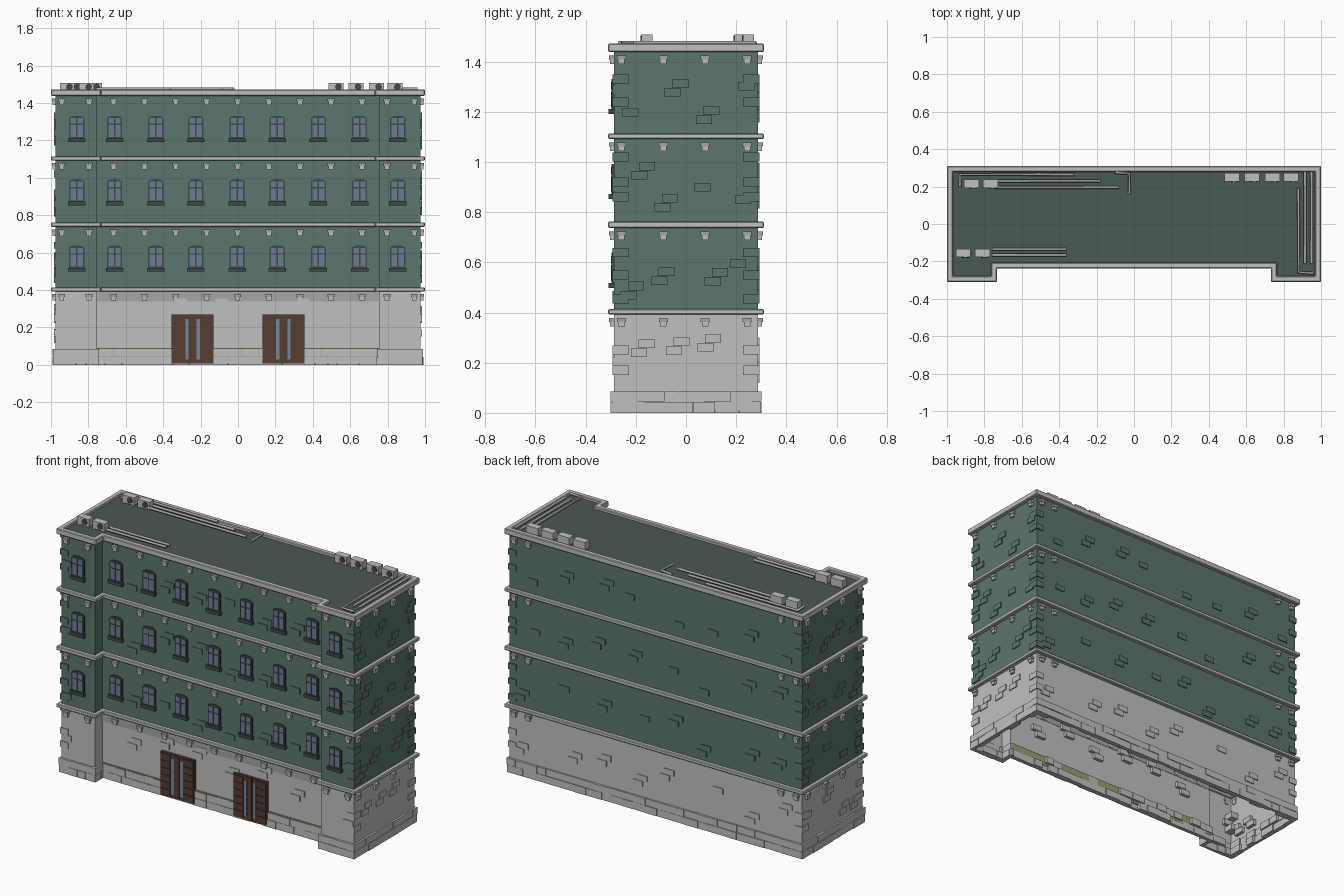
import bpy, bmesh, math, random
from mathutils import Vector, Matrix

random.seed(7)
if "Cube" in bpy.data.objects:
    bpy.data.objects.remove(bpy.data.objects["Cube"], do_unlink=True)


def material(name, r, g, b):
    m = bpy.data.materials.new(name)
    m.use_nodes = True
    m.diffuse_color = (r, g, b, 1)
    m.node_tree.nodes["Principled BSDF"].inputs["Base Color"].default_value = (r, g, b, 1)
    return m


GREEN = material("green wall", 0.107, 0.18, 0.155)
ROOF = material("dark green roof", 0.07, 0.1, 0.09)
STONE = material("light stone", 0.53, 0.53, 0.53)
SHADE = material("mid grey stone", 0.38, 0.38, 0.38)
FRAME = material("dark frame", 0.05, 0.068, 0.062)
GLASS = material("window glass", 0.15, 0.2, 0.3)
BROWN = material("door brown", 0.095, 0.047, 0.035)
PANE = material("door glass", 0.17, 0.25, 0.33)
OLIVE = material("olive joint", 0.33, 0.33, 0.17)
PIPE = material("pipe grey", 0.4, 0.4, 0.4)


def finish(bm, name, mat, bevel=0):
    bmesh.ops.recalc_face_normals(bm, faces=bm.faces)
    me = bpy.data.meshes.new(name)
    bm.to_mesh(me)
    bm.free()
    ob = bpy.data.objects.new(name, me)
    me.materials.append(mat)
    bpy.context.collection.objects.link(ob)
    if bevel:
        mod = ob.modifiers.new("bevel", "BEVEL")
        mod.width, mod.segments = bevel, 1
    return ob


def box(bm, x0, x1, y0, y1, z0, z1):
    mat = Matrix.Translation(((x0 + x1) / 2, (y0 + y1) / 2, (z0 + z1) / 2))
    mat = mat @ Matrix.Diagonal((x1 - x0, y1 - y0, z1 - z0, 1))
    bmesh.ops.create_cube(bm, size=1, matrix=mat)


# Footprint with two shallow front wings, grown outward by d
def outline(d):
    x, w, f, m, b = 0.977 + d, 0.755 - d, -0.288 - d, -0.215 - d, 0.288 + d
    return [(-x, f), (-w, f), (-w, m), (w, m), (w, f), (x, f), (x, b), (-x, b)]


def shell(name, d, z0, z1, mat):
    bm = bmesh.new()
    lo = [bm.verts.new((x, y, z0)) for x, y in outline(d)]
    hi = [bm.verts.new((x, y, z1)) for x, y in outline(d)]
    for i in range(8):
        j = (i + 1) % 8
        bm.faces.new((lo[i], lo[j], hi[j], hi[i]))
    return finish(bm, name, mat)


def ring(name, d_out, d_in, z0, z1, mat, bevel=0):
    bm = bmesh.new()
    loops = [[bm.verts.new((x, y, z)) for x, y in outline(d)]
             for d, z in ((d_out, z0), (d_out, z1), (d_in, z1), (d_in, z0))]
    for k in range(4):
        a, b = loops[k], loops[(k + 1) % 4]
        for i in range(8):
            j = (i + 1) % 8
            bm.faces.new((a[i], a[j], b[j], b[i]))
    return finish(bm, name, mat, bevel)


# Block on wall i: t along the wall from its start, from depth inside to out
def wall_block(bm, i, t0, t1, z0, z1, out, depth):
    pts = outline(0)
    a, b = Vector(pts[i]), Vector(pts[(i + 1) % 8])
    u = (b - a).normalized()
    n = Vector((u.y, -u.x))
    p, q = a + u * t0 + n * out, a + u * t1 - n * depth
    box(bm, min(p.x, q.x), max(p.x, q.x), min(p.y, q.y), max(p.y, q.y), z0, z1)


def wall_length(i):
    pts = outline(0)
    return (Vector(pts[(i + 1) % 8]) - Vector(pts[i])).length


WING_R, MAIN, WING_L, SIDE_L, BACK, SIDE_R = 0, 2, 4, 5, 6, 7
CORNICES = [(0.392, 0.414), (0.738, 0.762), (1.092, 1.114), (1.438, 1.472)]

# Storey walls, roof and cornices
shell("ground_floor_wall", 0, 0, 0.40, STONE)
for k in range(3):
    shell(f"upper_wall_{k + 1}", 0, CORNICES[k][0], CORNICES[k + 1][1] - 0.02, GREEN)
for k, (z0, z1) in enumerate(CORNICES):
    ring(f"cornice_{k + 1}", 0.022, -0.009, z0, z1, STONE, 0.004)
bm = bmesh.new()
bm.faces.new([bm.verts.new((x, y, 1.456)) for x, y in outline(-0.004)])
finish(bm, "roof", ROOF)

# Grey band below the first cornice
bm = bmesh.new()
wall_block(bm, MAIN, 0.0, 1.51, 0.338, 0.392, 0.003, 0.002)
finish(bm, "ground_floor_band", SHADE)

# Brackets below each cornice
spots = {WING_R: [0.035, 0.18], WING_L: [0.042, 0.187],
         MAIN: [0.09 + 0.166 * k for k in range(9)],
         SIDE_L: [0.03, 0.198, 0.364, 0.532], SIDE_R: [0.044, 0.212, 0.378, 0.546],
         BACK: [0.035, 0.13, 1.82, 1.92]}
caps, feet = bmesh.new(), bmesh.new()
for z, _ in CORNICES:
    for i, ts in spots.items():
        for t in ts:
            wall_block(caps, i, t - 0.018, t + 0.018, z - 0.03, z - 0.014, 0.018, 0.005)
            wall_block(feet, i, t - 0.013, t + 0.013, z - 0.048, z - 0.03, 0.014, 0.005)
finish(caps, "bracket_caps", SHADE)
finish(feet, "bracket_feet", STONE)

# Plinth of uneven stones in two courses over an olive core
ring("plinth_core", 0.006, 0, 0.01, 0.083, STONE)
bm = bmesh.new()
wall_block(bm, MAIN, 0, 1.51, 0.03, 0.09, 0.009, 0.012)
finish(bm, "plinth_joint_strip", OLIVE)
bm = bmesh.new()
for i in range(8):
    for z0, z1 in ((0, 0.043), (0.045, 0.086)):
        t, end = -0.011, wall_length(i) + 0.011
        while t < end - 0.01:
            w = random.uniform(0.05, 0.11)
            t1 = min(t + w, end)
            wall_block(bm, i, t, t1 - 0.001, z0, z1, random.uniform(0.009, 0.014),
                       random.uniform(0.005, 0.03))
            t = t1
finish(bm, "plinth_stones", STONE)

# Windows: nine per storey, with wings stepping forward
COLUMNS = [-0.863, -0.66, -0.44, -0.225, -0.005, 0.21, 0.43, 0.65, 0.855]
frames, sills, panes = bmesh.new(), bmesh.new(), bmesh.new()
for base in (0.502, 0.856, 1.195):
    for x in COLUMNS:
        y = -0.288 if abs(x) > 0.75 else -0.215
        z = base + 0.015
        # arched frame
        arch = [(x - 0.041, z), (x + 0.041, z)]
        arch += [(x + 0.041 * math.cos(a), z + 0.108 + 0.014 * math.sin(a))
                 for a in (math.pi * s / 6 for s in range(7))]
        face = frames.faces.new([frames.verts.new((px, y + 0.002, pz)) for px, pz in arch])
        new = bmesh.ops.extrude_face_region(frames, geom=[face])["geom"]
        bmesh.ops.translate(frames, vec=(0, -0.01, 0),
                            verts=[v for v in new if isinstance(v, bmesh.types.BMVert)])
        box(sills, x - 0.047, x + 0.047, y - 0.02, y, base - 0.004, base + 0.016)
        for s in (-1, 1):
            xa, xb = sorted((x + s * 0.004, x + s * 0.033))
            box(panes, xa, xb, y - 0.011, y - 0.004, z + 0.008, z + 0.072)
            box(panes, xa, xb, y - 0.011, y - 0.004, z + 0.079, z + 0.109)
finish(frames, "window_frames", FRAME)
finish(sills, "window_sills", FRAME)
finish(panes, "window_panes", GLASS)

# Pair of double doors with slats and glass strips
leaf, strips = bmesh.new(), bmesh.new()
for x in (-0.243, 0.243):
    box(leaf, x - 0.112, x + 0.112, -0.232, -0.2155, 0.008, 0.27)
    box(leaf, x - 0.015, x + 0.015, -0.238, -0.23, 0.012, 0.266)
    for s in (-1, 1):
        xa, xb = sorted((x + s * 0.044, x + s * 0.108))
        for k in range(6):
            z = 0.016 + k * 0.042
            box(leaf, xa, xb, -0.238, -0.23, z, z + 0.036)
        box(strips, x + s * 0.03 - 0.009, x + s * 0.03 + 0.009, -0.235, -0.23, 0.028, 0.246)
finish(leaf, "doors", BROWN)
finish(strips, "door_glass", PANE)

# Scattered raised bricks in small stepped clusters, kept off the windows
clusters = {WING_R: 1, MAIN: 6, WING_L: 1, SIDE_L: 4, BACK: 8, SIDE_R: 4}
green_bricks, stone_bricks = bmesh.new(), bmesh.new()
for floor, z0 in enumerate((0.11, 0.44, 0.79, 1.14)):
    target = stone_bricks if floor == 0 else green_bricks
    for i, count in clusters.items():
        length = wall_length(i)
        for k in range(count):
            t = length * (k + random.uniform(0.25, 0.75)) / count
            if i == MAIN:
                t = 0.2 + 0.218 * k
            z = z0 + random.uniform(0, 0.15)
            if i in (WING_R, WING_L):
                t = 0.035 if i == WING_R else length - 0.035
            if floor == 0 and i == MAIN and (0.37 < t < 0.66 or 0.86 < t < 1.14):
                z = 0.285
            for step in range(1 if i in (WING_R, WING_L) else random.choice((1, 2, 2))):
                c = t + step * 0.03
                if 0.04 < c < length - 0.04 or i in (WING_R, WING_L):
                    wall_block(target, i, c - 0.032, c + 0.032, z, z + 0.034, 0.006, 0.02)
                z += 0.036
finish(green_bricks, "green_bricks", GREEN)
finish(stone_bricks, "stone_bricks", STONE)

# Corner stones
green_bm, stone_bm = bmesh.new(), bmesh.new()
for sx in (-1, 1):
    for sy in (-1, 1):
        for z in (0.17, 0.25, 0.455, 0.55, 0.64, 0.86, 0.92, 1.02, 1.24, 1.33):
            xa, xb = sorted((sx * 0.983, sx * 0.93))
            ya, yb = sorted((sy * 0.294, sy * 0.228))
            box(stone_bm if z < 0.4 else green_bm, xa, xb, ya, yb, z - 0.018, z + 0.018)
finish(green_bm, "green_corner_stones", GREEN)
finish(stone_bm, "stone_corner_stones", STONE)

# Rooftop cooling units with round dark fans
units, fans = bmesh.new(), bmesh.new()
for x, y in [(-0.87, 0.215), (-0.768, 0.215), (-0.913, -0.155), (-0.81, -0.155),
             (0.525, 0.25), (0.63, 0.25), (0.74, 0.25), (0.84, 0.25)]:
    box(units, x - 0.04, x + 0.04, y - 0.022, y + 0.022, 1.462, 1.508)
    for s in (-1, 1):
        box(units, x + s * 0.03 - 0.005, x + s * 0.03 + 0.005, y - 0.02, y + 0.02, 1.455, 1.464)
    mat = Matrix.Translation((x + 0.012, y - 0.023, 1.486)) @ Matrix.Rotation(math.pi / 2, 4, "X")
    bmesh.ops.create_cone(fans, cap_ends=True, segments=12, radius1=0.018, radius2=0.018,
                          depth=0.006, matrix=mat)
finish(units, "cooling_units", STONE)
finish(fans, "cooling_fans", FRAME)

# Rooftop pipes
PATHS = [[(-0.93, 0.2), (-0.93, 0.265), (-0.32, 0.265)], [(-0.74, 0.23), (-0.18, 0.23)],
         [(-0.74, 0.195), (-0.08, 0.195)], [(-0.1, 0.275), (-0.025, 0.27), (-0.025, 0.16)],
         [(-0.76, -0.135), (-0.36, -0.135)], [(-0.76, -0.167), (-0.36, -0.167)],
         [(0.88, 0.19), (0.88, -0.258), (0.96, -0.264)],
         [(0.915, 0.28), (0.915, -0.21)], [(0.95, 0.28), (0.95, -0.21)]]
curve = bpy.data.curves.new("roof_pipes", "CURVE")
curve.dimensions = "3D"
curve.bevel_depth, curve.bevel_resolution, curve.use_fill_caps = 0.008, 1, True
for path in PATHS:
    sp = curve.splines.new("POLY")
    sp.points.add(len(path) - 1)
    for p, (x, y) in zip(sp.points, path):
        p.co = (x, y, 1.475, 1)
curve.materials.append(PIPE)
bpy.context.collection.objects.link(bpy.data.objects.new("roof_pipes", curve))
